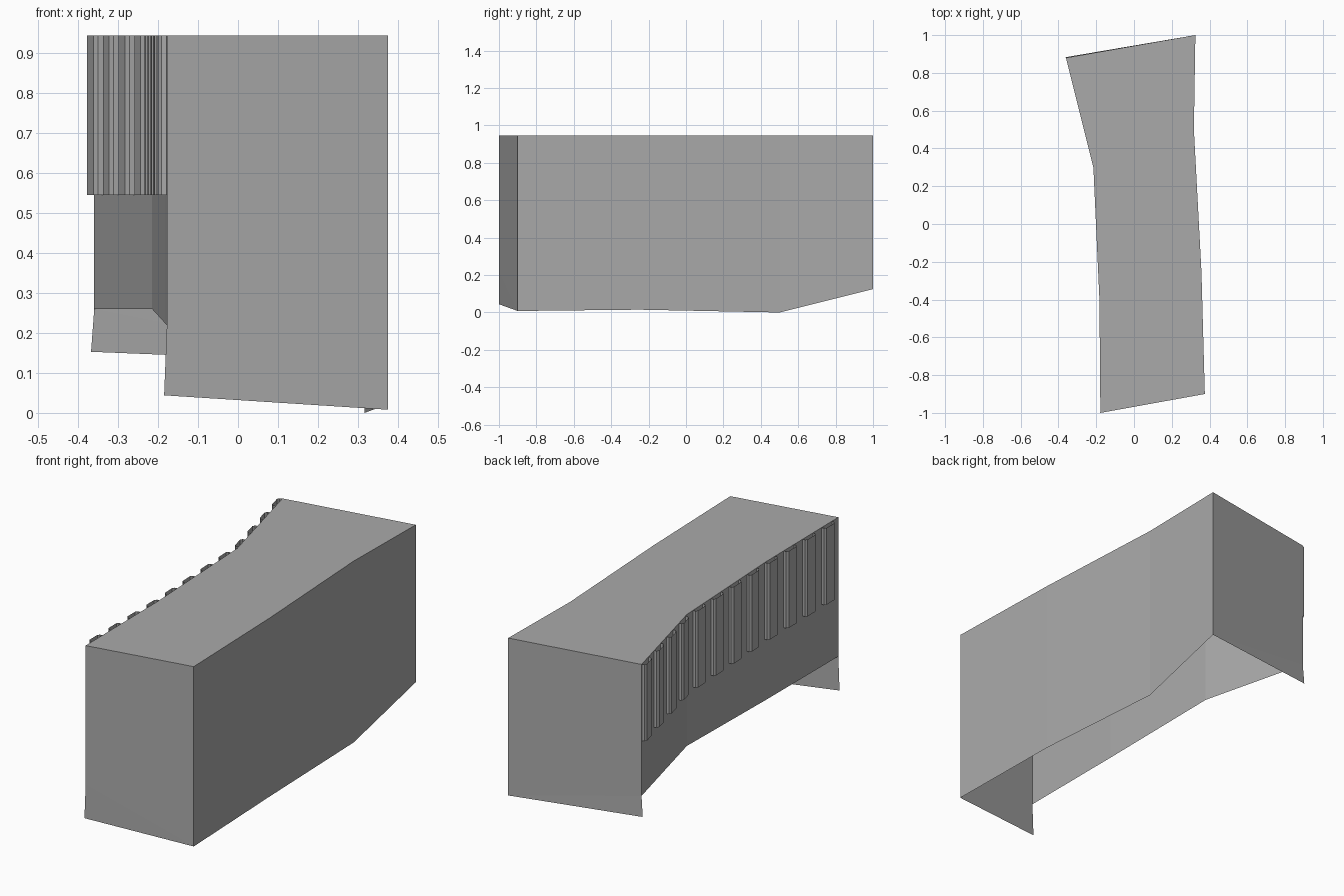
import bpy, bmesh
from mathutils import Vector

if "Cube" in bpy.data.objects:
    bpy.data.objects.remove(bpy.data.objects["Cube"])

TOP = 0.945

stone = bpy.data.materials.new("grey_stone")
stone.diffuse_color = (0.4, 0.4, 0.4, 1)
stone.use_nodes = True
stone.node_tree.nodes["Principled BSDF"].inputs["Base Color"].default_value = stone.diffuse_color


def make(name, faces):
    """Build one object from a list of polygons given as points."""
    bm = bmesh.new()
    for pts in faces:
        bm.faces.new([bm.verts.new(p) for p in pts])
    bmesh.ops.remove_doubles(bm, verts=bm.verts, dist=0.0005)
    me = bpy.data.meshes.new(name)
    bm.to_mesh(me)
    bm.free()
    me.materials.append(stone)
    ob = bpy.data.objects.new(name, me)
    bpy.context.collection.objects.link(ob)
    return ob


# Wall footprints from front to back: x, y, height of the bottom edge
right = [(0.375, -0.9, 0.008), (0.357, -0.25, 0.015), (0.317, 0.5, 0.0), (0.325, 1.0, 0.125)]
left = [(-0.178, -1.0, 0.22), (-0.183, -0.4, 0.225), (-0.215, 0.3, 0.26), (-0.36, 0.88, 0.26)]


def top(p):
    return (p[0], p[1], TOP)


# Flat roof
make("roof", [[top(p) for p in right] + [top(p) for p in reversed(left)]])

# Long bent side walls
make("right_wall", [[a, b, top(b), top(a)] for a, b in zip(right, right[1:])])
make("left_wall", [[b, a, top(a), top(b)] for a, b in zip(left, left[1:])])

# End walls hang lower than the left wall, flaring slightly at the foot
front_foot = (-0.185, -1.0, 0.044)
back_foot = (-0.368, 0.882, 0.153)
make("front_wall", [[left[0], right[0], top(right[0]), top(left[0])],
                    [front_foot, right[0], left[0]]])
make("back_wall", [[right[3], left[3], top(left[3]), top(right[3])],
                   [right[3], back_foot, left[3]]])


def on_left_wall(y):
    """Point on the left wall at y, with its along and outward directions."""
    for a, b in zip(left, left[1:]):
        if y <= b[1]:
            break
    a, b = Vector(a[:2]), Vector(b[:2])
    along = (b - a).normalized()
    return a + (b - a) * (y - a.y) / (b.y - a.y), along, Vector((-along.y, along.x))


# Row of open-ended pilasters with chamfered corners on the upper left wall
section = [(-0.043, 0), (-0.043, 0.013), (-0.032, 0.022), (0.032, 0.022), (0.043, 0.013), (0.043, 0)]
for i in range(12):
    base, along, out = on_left_wall(0.835 - 0.158 * i)
    pts = [base + along * u + out * v for u, v in section]
    make(f"pilaster_{i + 1}", [[(b.x, b.y, 0.545), (a.x, a.y, 0.545), (a.x, a.y, TOP), (b.x, b.y, TOP)]
                               for a, b in zip(pts, pts[1:])])
